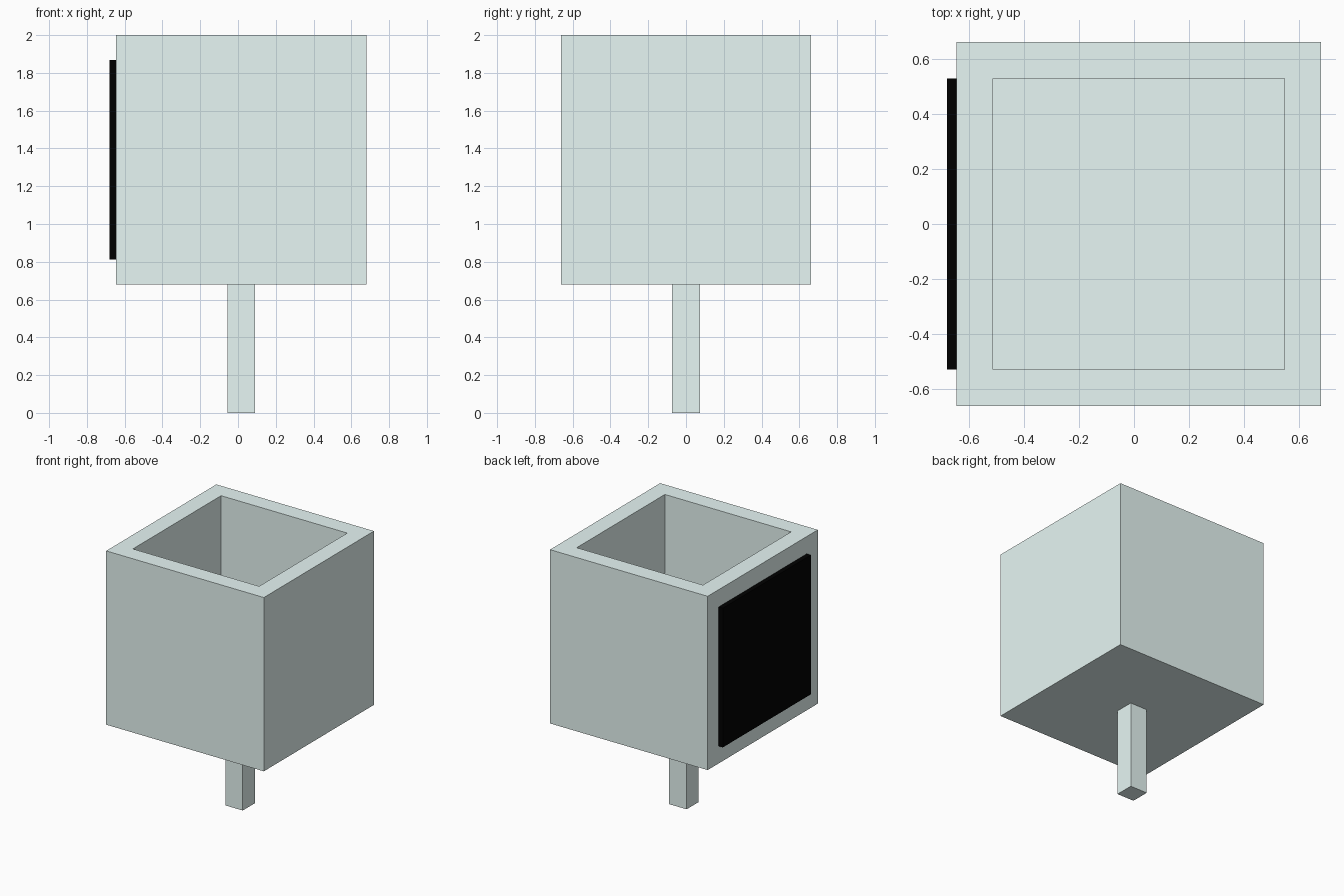
import bpy, bmesh
from mathutils import Vector

if "Cube" in bpy.data.objects:
    bpy.data.objects.remove(bpy.data.objects["Cube"])


def material(name, rgb):
    mat = bpy.data.materials.new(name)
    mat.diffuse_color = (*rgb, 1.0)
    mat.use_nodes = True
    mat.node_tree.nodes["Principled BSDF"].inputs["Base Color"].default_value = mat.diffuse_color
    return mat


def box(name, lo, hi, mat, cavity=None):
    """Box between two corners; cavity = (wall, depth) sinks an open top."""
    lo, hi = Vector(lo), Vector(hi)
    mid = (lo + hi) / 2
    bm = bmesh.new()
    bmesh.ops.create_cube(bm, size=1)
    bmesh.ops.scale(bm, vec=hi - lo, verts=bm.verts)
    if cavity:
        wall, depth = cavity
        top = max(bm.faces, key=lambda f: f.calc_center_median().z)
        bmesh.ops.inset_region(bm, faces=[top], thickness=wall, use_even_offset=True)
        # extrude the inner face down to form the inside walls and floor
        floor = bmesh.ops.extrude_discrete_faces(bm, faces=[top])["faces"][0]
        bmesh.ops.translate(bm, vec=(0, 0, -depth), verts=floor.verts)
    bmesh.ops.recalc_face_normals(bm, faces=bm.faces)
    mesh = bpy.data.meshes.new(name)
    bm.to_mesh(mesh)
    bm.free()
    mesh.materials.append(mat)
    obj = bpy.data.objects.new(name, mesh)
    obj.location = mid
    bpy.context.collection.objects.link(obj)
    return obj


pale = material("pale_grey_green", (0.80, 0.93, 0.91))
black = material("black", (0.0, 0.0, 0.0))

# Open-topped box
box("open_box", (-0.645, -0.661, 0.68), (0.68, 0.661, 2.0), pale, (0.132, 1.19))
# Square post below
box("post", (-0.056, -0.073, 0.0), (0.091, 0.073, 0.68), pale)
# Dark panel on the left side
box("side_panel", (-0.68, -0.529, 0.811), (-0.645, 0.529, 1.869), black)
